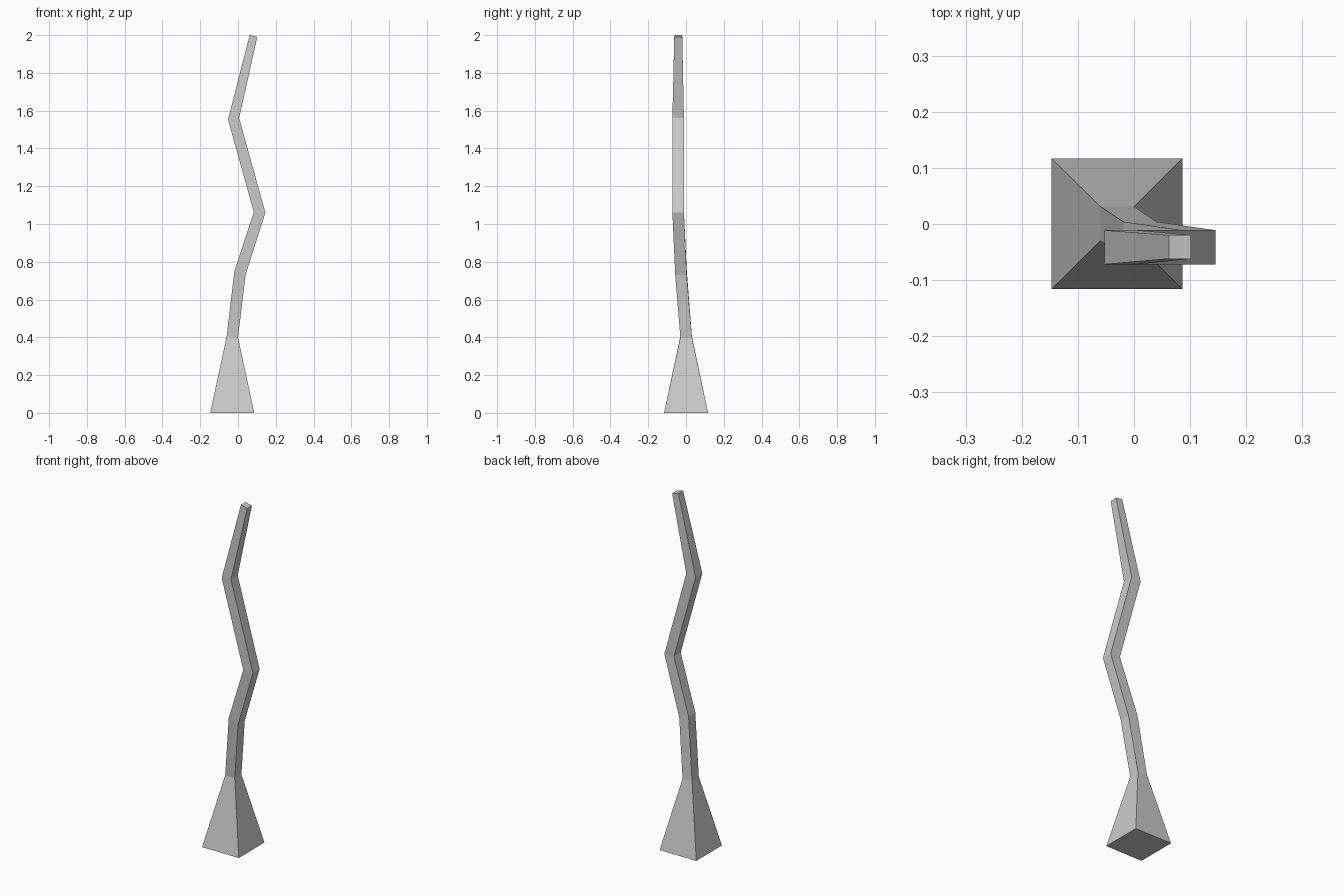
import bpy, bmesh

if "Cube" in bpy.data.objects:
    bpy.data.objects.remove(bpy.data.objects["Cube"])

# Square sections of the bent post: x left, x right, y front, y back, z left, z right
SECTIONS = [
    (-0.147, 0.086, -0.116, 0.117, 0.0, 0.0),
    (-0.060, 0.000, -0.030, 0.031, 0.405, 0.40),
    (-0.019, 0.040, -0.057, 0.004, 0.752, 0.73),
    (0.084, 0.145, -0.072, -0.011, 1.062, 1.06),
    (-0.053, 0.006, -0.072, -0.011, 1.553, 1.56),
    (0.062, 0.102, -0.062, -0.020, 2.0, 1.99),
]


def loft(name, sections):
    bm = bmesh.new()
    rings = [[bm.verts.new(p) for p in ((x0, y0, z0), (x1, y0, z1), (x1, y1, z1), (x0, y1, z0))]
             for x0, x1, y0, y1, z0, z1 in sections]
    for a, b in zip(rings, rings[1:]):
        for i in range(4):
            j = (i + 1) % 4
            bm.faces.new((a[i], a[j], b[j], b[i]))
    bm.faces.new(rings[0][::-1])
    bm.faces.new(rings[-1])
    bmesh.ops.recalc_face_normals(bm, faces=bm.faces)
    mesh = bpy.data.meshes.new(name)
    bm.to_mesh(mesh)
    bm.free()
    obj = bpy.data.objects.new(name, mesh)
    bpy.context.collection.objects.link(obj)
    return obj


# Flared foot and crooked stem as one closed skin
loft("crooked_trunk", SECTIONS)
